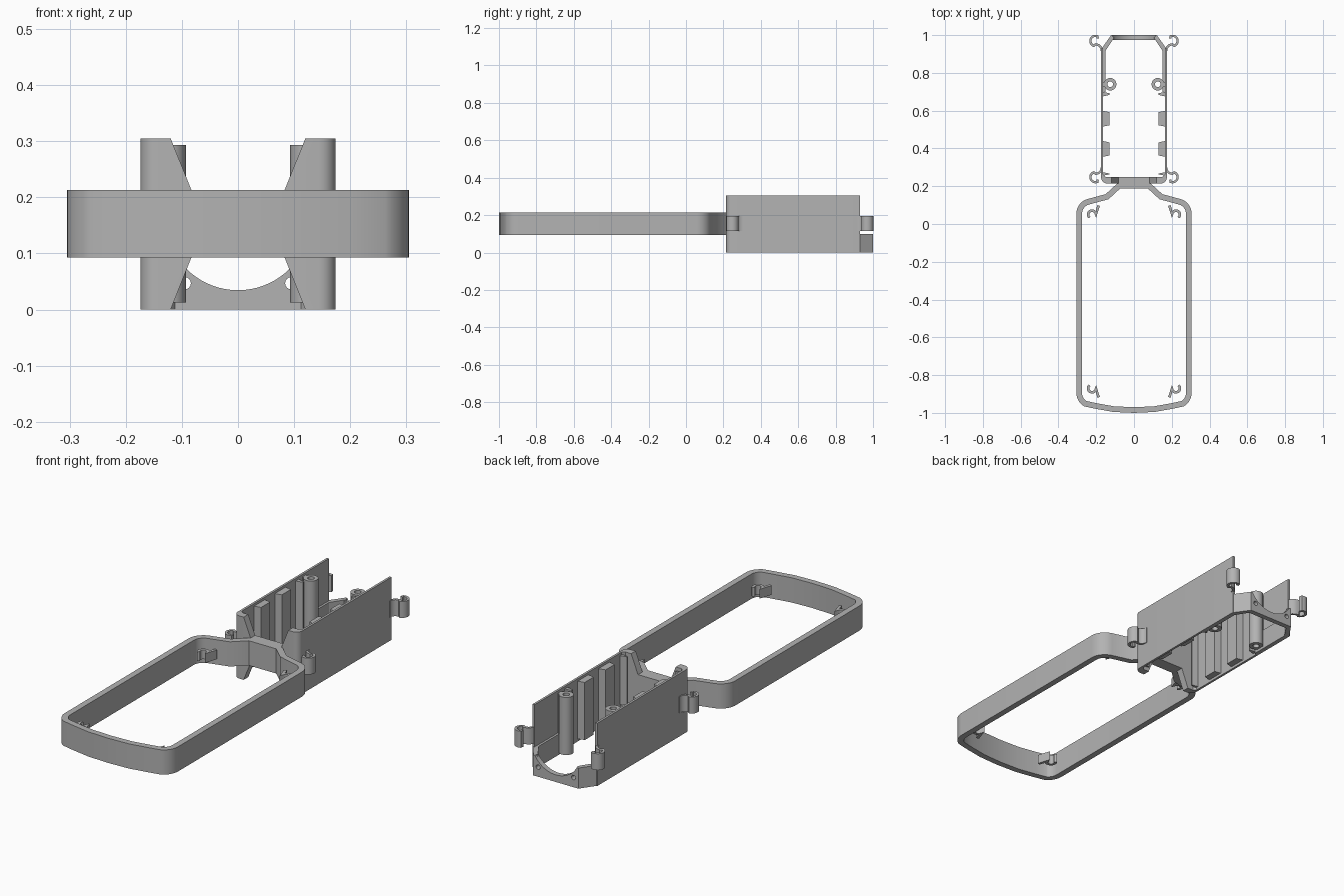
import bpy, bmesh, math
from mathutils import Vector

if "Cube" in bpy.data.objects:
    bpy.data.objects.remove(bpy.data.objects["Cube"])

grey = bpy.data.materials.new("plain grey")
grey.diffuse_color = (0.45, 0.45, 0.45, 1)
grey.use_nodes = True
grey.node_tree.nodes["Principled BSDF"].inputs["Base Color"].default_value = grey.diffuse_color


def finish(name, bm):
    bmesh.ops.recalc_face_normals(bm, faces=bm.faces)
    me = bpy.data.meshes.new(name)
    bm.to_mesh(me)
    bm.free()
    me.materials.append(grey)
    ob = bpy.data.objects.new(name, me)
    bpy.context.collection.objects.link(ob)
    return ob


def add_prism(bm, pts, a, b, axis="z"):
    """Extrude an outline along z (points are x, y) or y (points are x, z)."""
    place = (lambda p, h: (p[0], p[1], h)) if axis == "z" else (lambda p, h: (p[0], h, p[1]))
    lo = [bm.verts.new(place(p, a)) for p in pts]
    hi = [bm.verts.new(place(p, b)) for p in pts]
    bm.faces.new(lo)
    bm.faces.new(hi)
    for i in range(len(pts)):
        j = (i + 1) % len(pts)
        bm.faces.new((lo[i], lo[j], hi[j], hi[i]))


def add_ring(bm, outer, inner, a, b):
    """Closed band between two outlines with equal point counts."""
    rows = [[bm.verts.new((p[0], p[1], z)) for p in o]
            for o, z in ((outer, a), (outer, b), (inner, b), (inner, a))]
    n = len(outer)
    for k in range(4):
        r, s = rows[k], rows[(k + 1) % 4]
        for i in range(n):
            j = (i + 1) % n
            bm.faces.new((r[i], r[j], s[j], s[i]))


def offset(pts, d, closed=True):
    """Mitred offset to the left of the travel direction."""
    out, n = [], len(pts)
    for i in range(n):
        p = Vector(pts[i])
        a = Vector(pts[i - 1]) if closed or i > 0 else None
        b = Vector(pts[(i + 1) % n]) if closed or i < n - 1 else None
        u = (p - a).normalized() if a else (b - p).normalized()
        v = (b - p).normalized() if b else u
        nu, nv = Vector((-u.y, u.x)), Vector((-v.y, v.x))
        out.append(tuple(p + (nu + nv) * d / (1 + nu.dot(nv))))
    return out


def add_strip(bm, path, t, a, b):
    """Wall of thickness t that follows an open path."""
    add_prism(bm, offset(path, t / 2, False) + offset(path, -t / 2, False)[::-1], a, b)


def arc(cx, cy, r, a0, a1, n):
    return [(cx + r * math.cos(math.radians(a0 + (a1 - a0) * i / n)),
             cy + r * math.sin(math.radians(a0 + (a1 - a0) * i / n))) for i in range(n + 1)]


def circle(cx, cy, r, n=24):
    return arc(cx, cy, r, 0, 360, n)[:-1]


def flip(pts, s):
    return [(x * s, y) for x, y in pts]


def cut(ob, bm, name):
    cutter = finish(name, bm)
    cutter.hide_render = True
    cutter.hide_viewport = True
    mod = ob.modifiers.new("cut", "BOOLEAN")
    mod.operation, mod.solver, mod.object = "DIFFERENCE", "EXACT", cutter


def smooth(ob):
    bpy.ops.object.select_all(action="DESELECT")
    ob.select_set(True)
    bpy.context.view_layer.objects.active = ob
    bpy.ops.object.shade_smooth_by_angle(angle=math.radians(28))


# Frame outline: right half from the front up to the neck, then mirrored
half = [(0.11, -0.995), (0.205, -0.978)] + arc(0.225, -0.895, 0.08, -62, 0, 6) \
    + arc(0.225, 0.055, 0.08, 0, 76, 7) + [(0.15, 0.158), (0.085, 0.218)]
outline = [(0, -1)] + half + flip(half[::-1], -1)
lip = offset(outline, 0.03)
inner = offset(outline, 0.062)
bm = bmesh.new()
add_ring(bm, outline, lip, 0.093, 0.213)
smooth(finish("frame_rim", bm))

# Ledge inside the frame with corner pockets and side notches
bm = bmesh.new()
add_ring(bm, offset(outline, 0.029), inner, 0.13, 0.175)
ledge = finish("frame_ledge", bm)
bm = bmesh.new()
for s in (-1, 1):
    for y in (0.05, -0.87):
        add_prism(bm, circle(s * 0.226, y, 0.047), 0.1, 0.2)
    for y in (-0.17, -0.65):
        add_prism(bm, [(s * x, yy) for x, yy in
                       [(0.22, y - 0.02)] + arc(0.253, y, 0.02, -90, 90, 10)[::1] + [(0.22, y + 0.02)]],
                  0.1, 0.2)
cut(ledge, bm, "ledge_cutter")
smooth(ledge)

# Curled snap hooks in the frame corners
bm = bmesh.new()
for s in (-1, 1):
    for y, d in ((0.05, 1), (-0.87, -1)):
        hook = [(0.187, y + d * 0.048)] + [(x, y + d * (yy - y)) for x, yy in
                arc(0.222, y, 0.021, 170, -50, 10)[::-1]][::-1]
        add_strip(bm, flip(hook, s), 0.014, 0.13, 0.175)
smooth(finish("corner_hooks", bm))

# Body shell: U-shaped wall with a thick front, notched above and below
W, T = 0.174, 0.011
right = arc(W - 0.03, 0.245, 0.03, -90, 0, 6) + [(W, 0.93), (W - T, 0.93),
        (W - T, 0.262), (W - T - 0.012, 0.25)]
bm = bmesh.new()
add_prism(bm, right + flip(right[::-1], -1), 0, 0.305)
shell = finish("body_shell", bm)
bm = bmesh.new()
for z0, z1 in ((0.213, 0.315), (0.093, -0.01)):
    add_prism(bm, [(-0.083, z0), (0.083, z0), (0.124, z1), (-0.124, z1)], 0.2, 0.27, "y")
cut(shell, bm, "notch_cutter")
smooth(shell)

# Rear end plate with a round cradle and two screw holes
bm = bmesh.new()
cradle = arc(0, 0.1645, 0.13, -150, -30, 24)
add_prism(bm, [(0.122, 0), (0.122, 0.1)] + cradle[::-1] + [(-0.122, 0.1), (-0.122, 0)], 0.975, 1.0, "y")
plate = finish("rear_plate", bm)
bm = bmesh.new()
for s in (-1, 1):
    add_prism(bm, circle(s * 0.095, 0.047, 0.011, 16), 0.95, 1.02, "y")
cut(plate, bm, "screw_hole_cutter")
smooth(plate)

# Angled lower cheeks joining the side walls to the plate
bm = bmesh.new()
for s in (-1, 1):
    add_prism(bm, flip([(W, 0.925), (0.121, 1.0), (0.106, 0.985), (0.152, 0.915),
                        (0.152, 0.70), (W - 0.005, 0.69), (W - 0.005, 0.925)], s), 0, 0.1)
finish("rear_cheeks", bm)

# Inner wall ribs
bm = bmesh.new()
for s in (-1, 1):
    for y0, y1 in ((0.255, 0.275), (0.355, 0.44), (0.515, 0.60), (0.675, 0.70)):
        add_prism(bm, flip([(0.168, y0), (0.13, y0 + 0.008), (0.13, y1 - 0.008), (0.168, y1)], s),
                  0.013, 0.293)
finish("wall_ribs", bm)

# Hollow screw posts with a web to the wall
bm = bmesh.new()
for s in (-1, 1):
    add_ring(bm, circle(s * 0.126, 0.74, 0.033), circle(s * 0.126, 0.74, 0.015), 0.013, 0.293)
    add_prism(bm, flip([(0.15, 0.728), (0.168, 0.728), (0.168, 0.752), (0.15, 0.752)], s), 0.013, 0.293)
smooth(finish("screw_posts", bm))

# S-shaped side clips at both ends of the body
bm = bmesh.new()
clip = arc(0.204, 0.917, 0.034, 180, 90, 6) + arc(0.204, 0.969, 0.027, -70, 112, 12) + [(0.192, 0.982)]
for s in (-1, 1):
    add_strip(bm, flip(clip, s), 0.012, 0.115, 0.195)
    add_strip(bm, flip([(x, 1.217 - y) for x, y in clip], s), 0.012, 0.115, 0.195)
smooth(finish("side_clips", bm))
